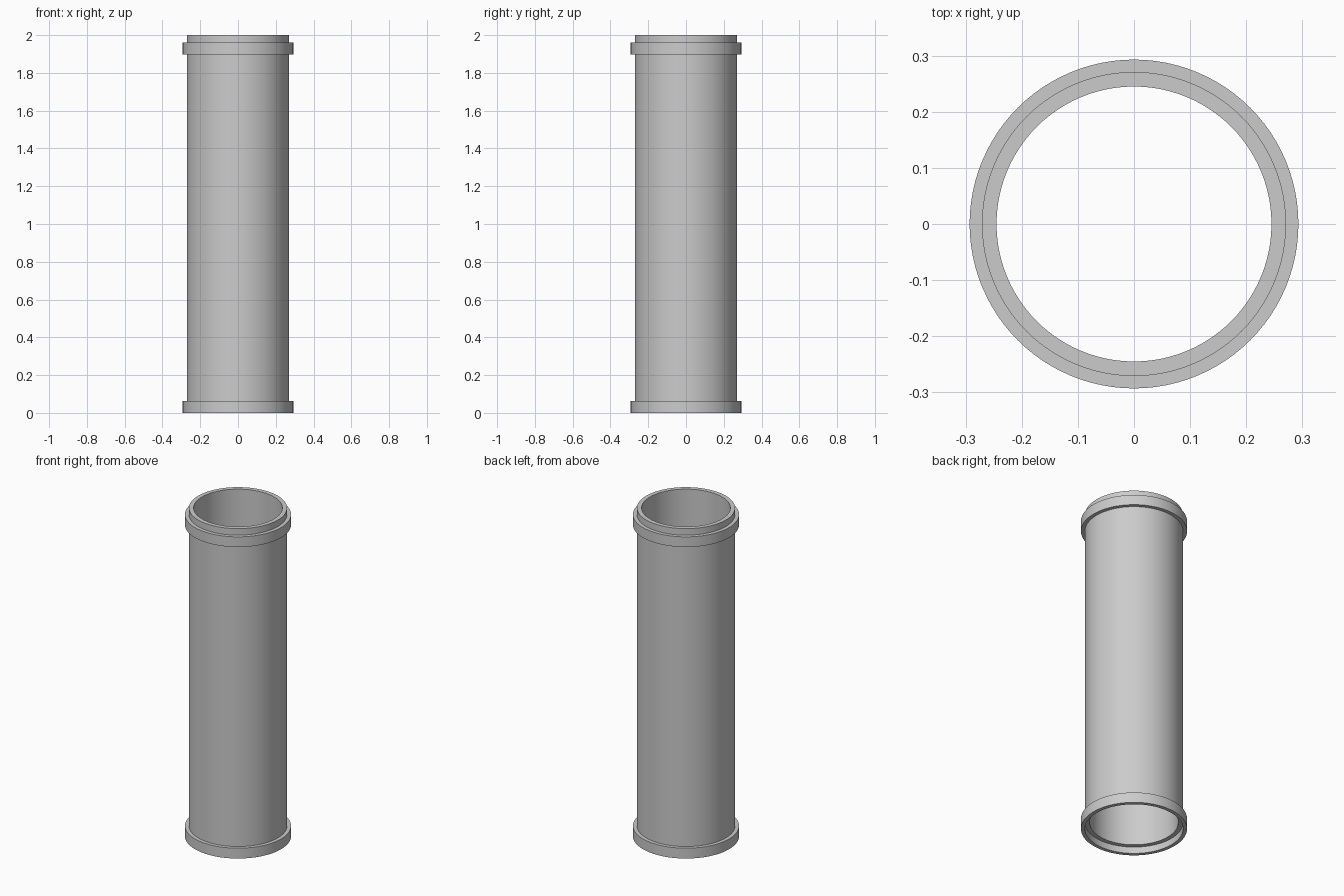
import bpy, bmesh, math

if "Cube" in bpy.data.objects:
    bpy.data.objects.remove(bpy.data.objects["Cube"])

SIDES = 96
R_IN, R_TUBE, R_COLLAR = 0.245, 0.271, 0.293

# Closed wall profile (radius, height): bottom socket, collars, top spigot
profile = [
    (R_IN, 0.04), (R_TUBE, 0.04), (R_TUBE, 0.0), (R_COLLAR, 0.0),
    (R_COLLAR, 0.063), (R_TUBE, 0.063),
    (R_TUBE, 1.898), (R_COLLAR, 1.898), (R_COLLAR, 1.96), (R_TUBE, 1.96),
    (R_TUBE, 2.0), (R_IN, 2.0),
]

# Revolve the profile around z
bm = bmesh.new()
rings = []
for r, z in profile:
    rings.append([bm.verts.new((r * math.cos(2 * math.pi * i / SIDES),
                                r * math.sin(2 * math.pi * i / SIDES), z))
                  for i in range(SIDES)])
for k, a in enumerate(rings):
    b = rings[(k + 1) % len(rings)]
    for i in range(SIDES):
        j = (i + 1) % SIDES
        bm.faces.new((a[i], a[j], b[j], b[i]))
bmesh.ops.recalc_face_normals(bm, faces=bm.faces)

mesh = bpy.data.meshes.new("pipe_segment")
bm.to_mesh(mesh)
bm.free()

# Pipe with socket end and spigot end
pipe = bpy.data.objects.new("pipe_segment", mesh)
bpy.context.collection.objects.link(pipe)
bpy.context.view_layer.objects.active = pipe
pipe.select_set(True)
bpy.ops.object.shade_smooth_by_angle(angle=math.radians(30))
